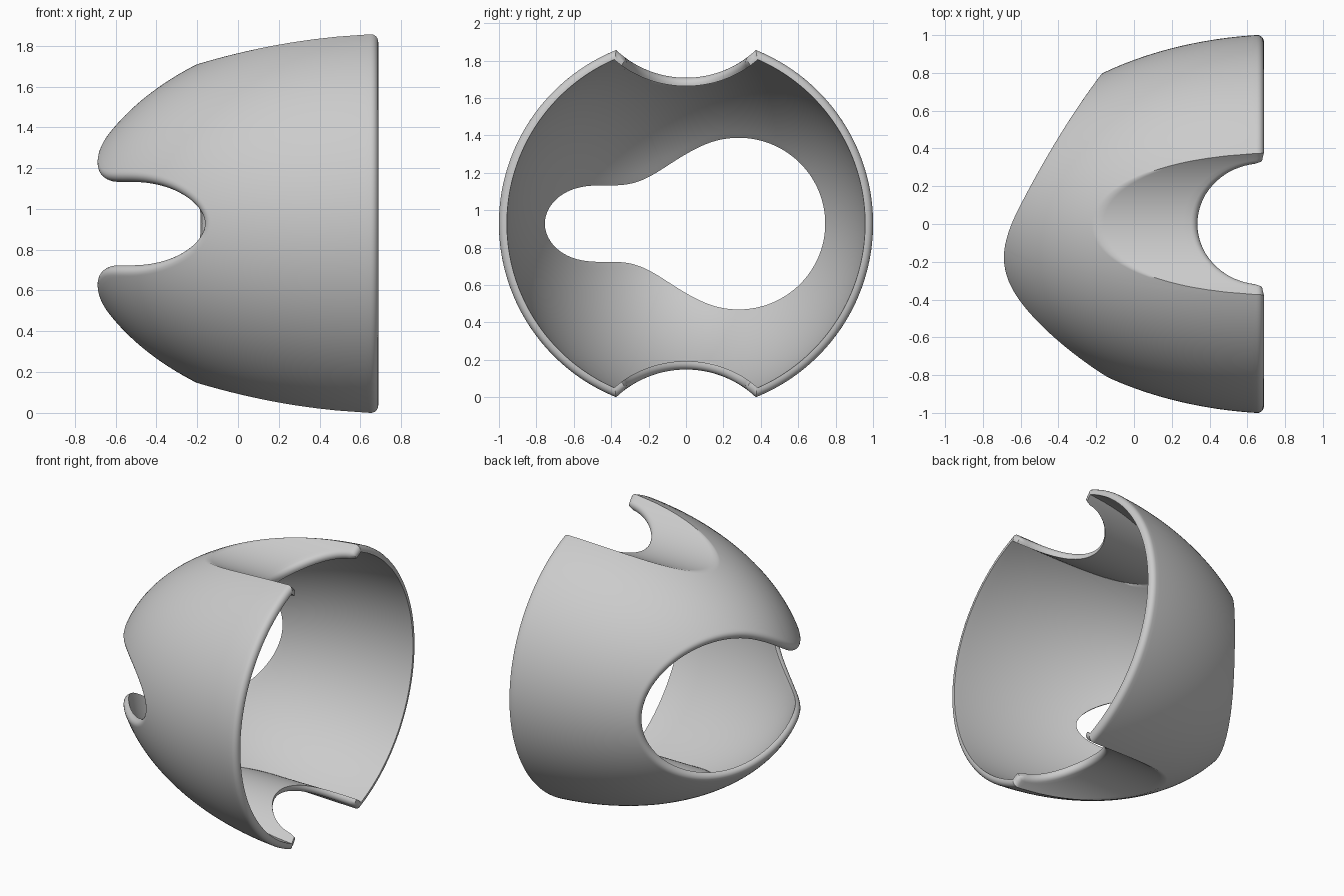
import bpy, bmesh, math
from mathutils import Vector

if "Cube" in bpy.data.objects:
    bpy.data.objects.remove(bpy.data.objects["Cube"])

# Shell proportions (axis of revolution runs along x)
CX, A, R = 0.81, 1.6, 1.005           # elliptical dome profile
GD, GR = 1.325, 0.545                 # scallop cylinder: distance from axis, radius
RIM = 0.655                           # where the rim rounding starts
W, T = 0.035, 0.045                   # edge rounding, wall thickness
NY, NZ = 0.385, 0.335                 # rim notch half sizes (x, y)
N1, N2, K = 26, 12, 5                 # rows and rounding steps


def dome_r(x):
    return R * math.sqrt(max(0, 1 - ((x - CX) / A) ** 2))


def dome_x(r):
    return CX - A * math.sqrt(max(0, 1 - (r / R) ** 2))


def keyhole(y, z):
    # two circles blended smoothly
    a = math.hypot(y - 0.285, z) - 0.465
    b = math.hypot(y + 0.59, z) - 0.17
    k = 0.6
    h = max(k - abs(a - b), 0)
    return min(a, b) - h * h / (4 * k) - 0.05


def hole_radius(phi):
    lo, hi = 0.0, 0.95
    for _ in range(40):
        m = (lo + hi) / 2
        if keyhole(m * math.sin(phi), m * math.cos(phi)) < 0:
            lo = m
        else:
            hi = m
    return lo


def groove_phi(y):
    return math.atan2(y, GD - math.sqrt(GR * GR - y * y))


# Column angles: scallop, side, scallop, side
r0 = dome_r(RIM)
zc = (r0 * r0 + GD * GD - GR * GR) / (2 * GD)
yc = math.sqrt(r0 * r0 - zc * zc)
phi_c = math.atan2(yc, zc)
y_n = NZ * math.sqrt(1 - ((0.69 - RIM) / NY) ** 2)
ys = [y_n * math.sin(math.radians(a)) for a in range(-90, 91, 5)]
extra = [y_n + (yc - y_n) * f for f in (0.33, 0.67, 1)]
ys = [-y for y in reversed(extra)] + ys + extra
groove = [(groove_phi(y), y) for y in ys]
S = 136
half = groove + [(phi_c + (math.pi - 2 * phi_c) * i / S, None) for i in range(1, S)]
columns = half + [(p + math.pi, y) for p, y in half]


def column(phi, gy):
    xh = dome_x(hole_radius(phi))
    if gy is None:
        d = min(abs(phi % math.pi - e) for e in (phi_c, math.pi - phi_c))
        xe = RIM
        xc = RIM - 0.012 - 0.3 * min(1, d / 0.3)
        rho = None
    else:
        rho = math.hypot(gy, GD - math.sqrt(GR * GR - gy * gy))
        xe = RIM
        if abs(gy) < y_n:
            xe = min(RIM, 0.69 - NY * math.sqrt(1 - (gy / NZ) ** 2))
        xc = min(dome_x(rho), xe - 0.012)
    xs = [xh + (xc - xh) * (i / N1) ** 1.25 for i in range(N1)]
    xs += [xc + (xe - xc) * i / N2 for i in range(N2 + 1)]
    pts = []
    for x in xs:
        r = dome_r(x)
        if rho is not None:
            r = min(r, rho)
        pts.append(Vector((x, r * math.sin(phi), r * math.cos(phi))))
    return pts


P = [column(p, y) for p, y in columns]
M, L = len(P), len(P[0])


def grid_mesh(grid, closed):
    bm = bmesh.new()
    v = [[bm.verts.new(p) for p in col] for col in grid]
    n = len(grid[0])
    for i in range(M):
        a, b = v[i], v[(i + 1) % M]
        for j in range(n if closed else n - 1):
            k = (j + 1) % n
            bm.faces.new((a[j], a[k], b[k], b[j]))
    bm.normal_update()
    return bm, v


# Outer surface normals
bm, v = grid_mesh(P, False)
N = []
for col in v:
    N.append([])
    for q in col:
        n = q.normal.copy()
        if n.dot(Vector((0, q.co.y, q.co.z))) < 0:
            n.negate()
        N[-1].append(n)
bm.free()


def rolled_edge(i, j, sign):
    # rounded outer lip followed by the sharp inner edge
    t = (P[(i + 1) % M][j] - P[i - 1][j]).normalized()
    n = N[i][j]
    d = t.cross(n).normalized() * sign
    out = []
    for s in range(1, K + 1):
        a = math.pi / 2 * s / K
        out.append(P[i][j] + d * W * math.sin(a) - n * W * (1 - math.cos(a)))
    out.append(P[i][j] + d * W - n * T)
    return out


# Closed wall section for every column
sections = []
for i in range(M):
    inner = [P[i][j] - N[i][j] * T for j in reversed(range(L))]
    sections.append(P[i] + rolled_edge(i, L - 1, 1) + inner
                    + rolled_edge(i, 0, -1)[::-1])
bm, v = grid_mesh(sections, True)
bmesh.ops.recalc_face_normals(bm, faces=bm.faces)

# Centre and stand on the ground
lo = [min(q.co[k] for q in bm.verts) for k in range(3)]
hi = [max(q.co[k] for q in bm.verts) for k in range(3)]
shift = Vector((-(lo[0] + hi[0]) / 2, -(lo[1] + hi[1]) / 2, -lo[2]))
bmesh.ops.translate(bm, verts=bm.verts, vec=shift)

me = bpy.data.meshes.new("domed_shell")
bm.to_mesh(me)
bm.free()
ob = bpy.data.objects.new("domed_shell", me)
bpy.context.collection.objects.link(ob)
bpy.context.view_layer.objects.active = ob
ob.select_set(True)
bpy.ops.object.shade_smooth_by_angle(angle=math.radians(50))
